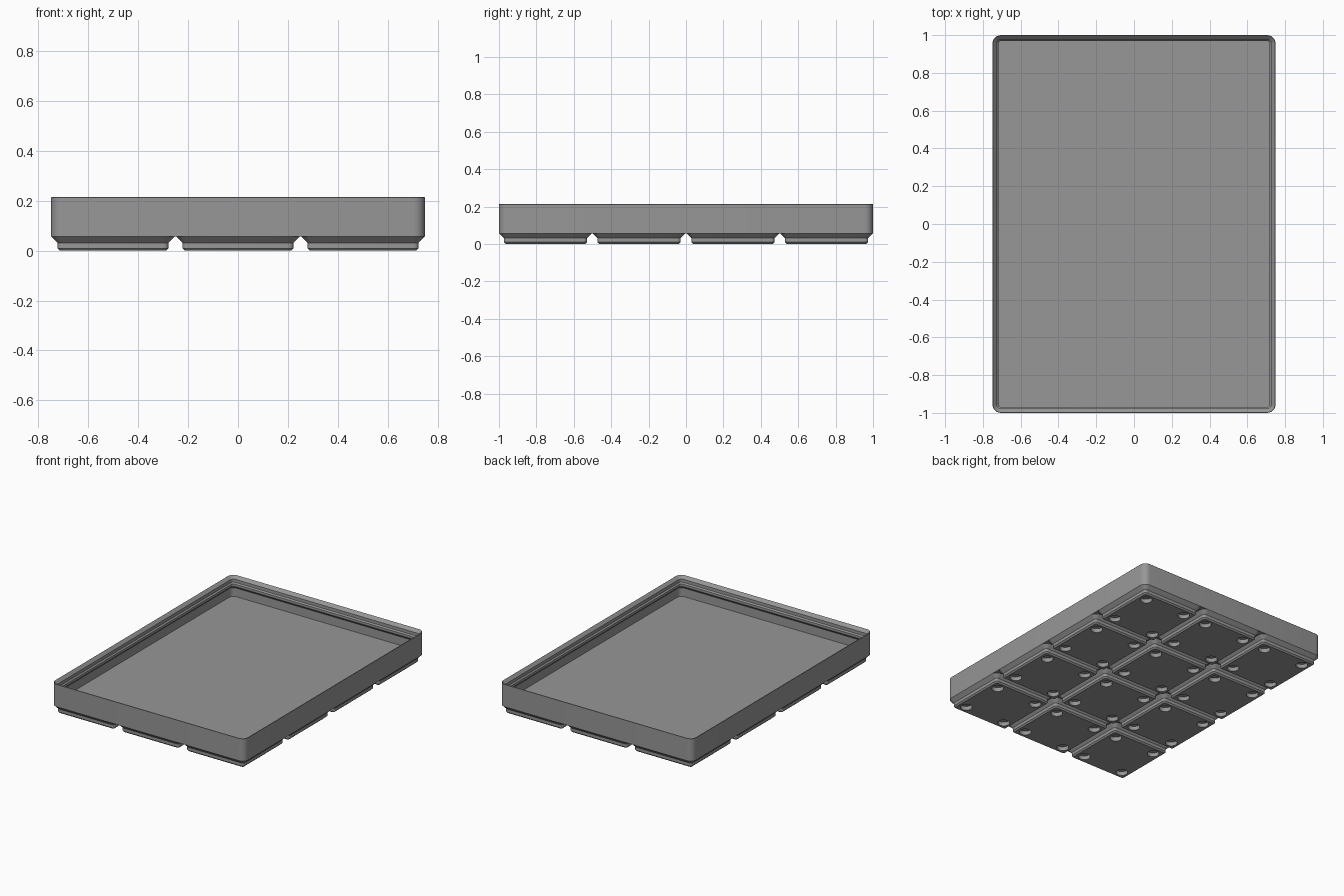
import bpy, bmesh, math

if "Cube" in bpy.data.objects:
    bpy.data.objects.remove(bpy.data.objects["Cube"])

MM = 2 / 167.5                 # one millimetre in scene units
PITCH = 42.0
NX, NY = 3, 4
CORNER_R = 3.75
SEG = 6                        # segments per rounded corner

grey = bpy.data.materials.new("mid grey")
grey.diffuse_color = (0.31, 0.31, 0.31, 1)
grey.use_nodes = True
grey.node_tree.nodes["Principled BSDF"].inputs["Base Color"].default_value = grey.diffuse_color


def finish(name, bm):
    bmesh.ops.recalc_face_normals(bm, faces=bm.faces)
    mesh = bpy.data.meshes.new(name)
    bm.to_mesh(mesh)
    bm.free()
    mesh.materials.append(grey)
    obj = bpy.data.objects.new(name, mesh)
    bpy.context.collection.objects.link(obj)
    return obj


def activate(obj):
    bpy.ops.object.select_all(action='DESELECT')
    obj.select_set(True)
    bpy.context.view_layer.objects.active = obj


def rounded_loop(bm, hx, hy, inset, z):
    """Ring of vertices on a rounded rectangle, all sizes in millimetres."""
    r = max(CORNER_R - inset, 0.4)
    cx, cy = hx - inset - r, hy - inset - r
    verts = []
    for k, (sx, sy) in enumerate([(1, 1), (-1, 1), (-1, -1), (1, -1)]):
        for i in range(SEG + 1):
            a = math.pi / 2 * (k + i / SEG)
            verts.append(bm.verts.new(((sx * cx + r * math.cos(a)) * MM,
                                       (sy * cy + r * math.sin(a)) * MM, z * MM)))
    return verts


def loft(name, hx, hy, profile):
    """Skin rounded rectangles through (inset, z) steps and cap both ends."""
    bm = bmesh.new()
    rings = [rounded_loop(bm, hx, hy, *step) for step in profile]
    for a, b in zip(rings, rings[1:]):
        for i in range(len(a)):
            j = (i + 1) % len(a)
            bm.faces.new((a[i], a[j], b[j], b[i]))
    bm.faces.new(rings[0])
    bm.faces.new(rings[-1])
    return finish(name, bm)


# Tray: outer wall, stepped stacking lip, undercut, inner wall, floor
tray = loft("tray", (NX * PITCH - 0.5) / 2, (NY * PITCH - 0.5) / 2, [
    (0, 4.75), (0, 17.8), (0.2, 18.0), (0.4, 17.8),
    (1.9, 16.3), (1.9, 14.5), (2.6, 13.8), (2.6, 12.4),
    (0.95, 10.75), (0.95, 5.7)])
activate(tray)
bpy.ops.object.shade_smooth_by_angle()

# Foot: one chamfered base pad
foot = loft("feet", 20.75, 20.75, [
    (2.95, 0), (2.15, 0.8), (2.15, 2.6), (0, 4.75), (1, 5.1)])

# Four round recesses under the pad
bm = bmesh.new()
for sx in (-1, 1):
    for sy in (-1, 1):
        made = bmesh.ops.create_cone(bm, cap_ends=True, segments=32,
                                     radius1=3.25 * MM, radius2=3.25 * MM,
                                     depth=4.8 * MM)
        bmesh.ops.translate(bm, verts=made["verts"],
                            vec=(sx * 13.3 * MM, sy * 13.3 * MM, 0))
cutter = finish("recess_cutter", bm)
cutter.hide_render = True

cut = foot.modifiers.new("recesses", 'BOOLEAN')
cut.operation = 'DIFFERENCE'
cut.solver = 'EXACT'
cut.object = cutter
activate(foot)
bpy.ops.object.modifier_apply(modifier=cut.name)
bpy.data.objects.remove(cutter)
bpy.ops.object.shade_smooth_by_angle()

# Repeat the pad over the grid
for axis, count in ((0, NX), (1, NY)):
    arr = foot.modifiers.new("grid", 'ARRAY')
    arr.count = count
    arr.use_relative_offset = False
    arr.use_constant_offset = True
    step = [0, 0, 0]
    step[axis] = PITCH * MM
    arr.constant_offset_displace = step
foot.location = (-(NX - 1) / 2 * PITCH * MM, -(NY - 1) / 2 * PITCH * MM, 0)
